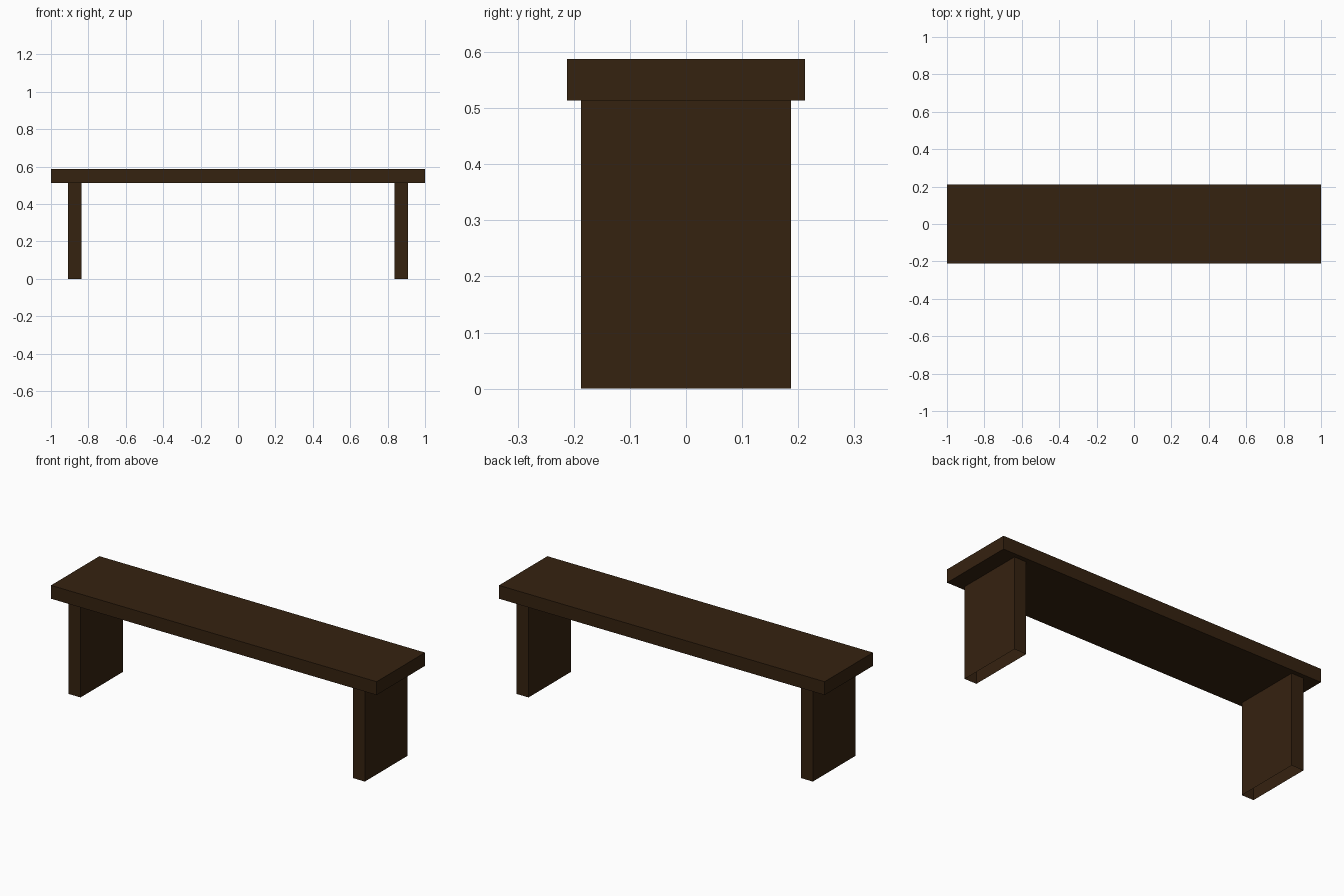
import bpy
import bmesh
from mathutils import Matrix, Vector

cube = bpy.data.objects.get("Cube")
if cube:
    bpy.data.objects.remove(cube, do_unlink=True)

# Dark stained wood
wood = bpy.data.materials.new("dark_wood")
wood.use_nodes = True
colour = (0.036, 0.016, 0.005, 1)
wood.diffuse_color = colour
wood.node_tree.nodes["Principled BSDF"].inputs["Base Color"].default_value = colour


def make_box(name, low, high, open_ends=False):
    """Box between two corners; open_ends leaves out its top and bottom."""
    low, high = Vector(low), Vector(high)
    bm = bmesh.new()
    bmesh.ops.create_cube(
        bm, size=1,
        matrix=Matrix.Translation((low + high) / 2) @ Matrix.Diagonal((*(high - low), 1)))
    if open_ends:
        bm.normal_update()
        ends = [f for f in bm.faces if abs(f.normal.z) > 0.5]
        bmesh.ops.delete(bm, geom=ends, context="FACES_ONLY")
    mesh = bpy.data.meshes.new(name)
    bm.to_mesh(mesh)
    bm.free()
    mesh.materials.append(wood)
    obj = bpy.data.objects.new(name, mesh)
    bpy.context.collection.objects.link(obj)
    return obj


SEAT_BOTTOM, SEAT_TOP = 0.514, 0.588

# Seat plank
make_box("seat", (-1, -0.212, SEAT_BOTTOM), (1, 0.212, SEAT_TOP))

# Hollow panel legs under each end
for name, centre in (("left_leg", 0.873), ("right_leg", -0.873)):
    make_box(name, (centre - 0.037, -0.187, 0), (centre + 0.037, 0.187, SEAT_BOTTOM),
             open_ends=True)
